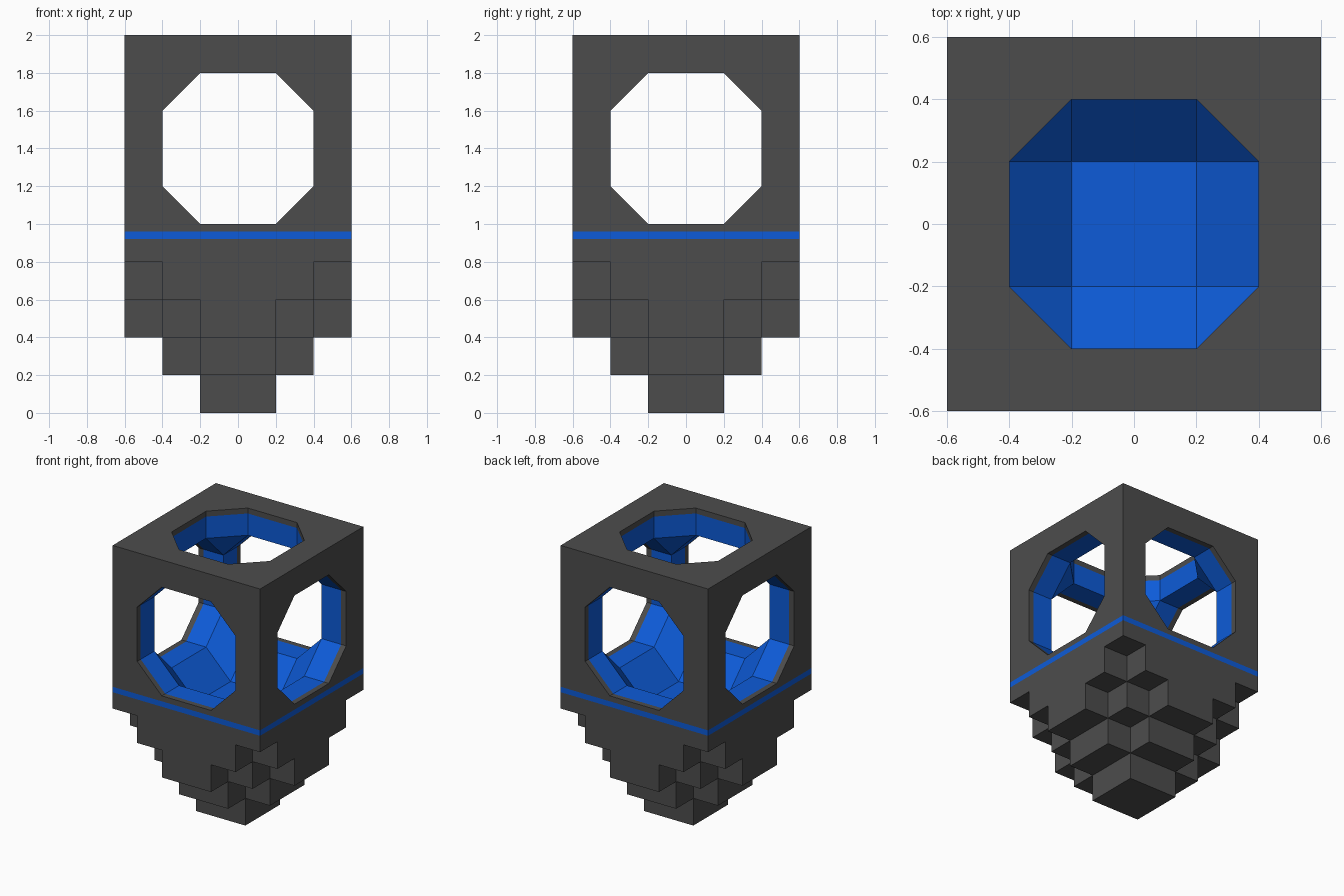
import bpy, bmesh
from mathutils import Vector

cube = bpy.data.objects.get("Cube")
if cube:
    bpy.data.objects.remove(cube, do_unlink=True)

U = 0.2          # grid step; the frame is six steps wide
CENTRE = 1.4     # height of the frame's middle


def material(name, rgb):
    m = bpy.data.materials.new(name)
    m.use_nodes = True
    m.diffuse_color = (*rgb, 1)
    m.node_tree.nodes["Principled BSDF"].inputs["Base Color"].default_value = (*rgb, 1)
    return m


MATS = [material("dark_grey", (0.073, 0.073, 0.073)),
        material("bright_blue", (0.004, 0.105, 0.69))]
GREY, BLUE = 0, 1


def quarter_turns(points):
    """Repeat a list of 2D points around the centre, one quarter at a time."""
    out = []
    for _ in range(4):
        out += points
        points = [(-y, x) for x, y in points]
    return out


OCTAGON = quarter_turns([(2, 1), (1, 2)])


def finish(bm, name):
    mesh = bpy.data.meshes.new(name)
    bm.to_mesh(mesh)
    bm.free()
    for m in MATS:
        mesh.materials.append(m)
    obj = bpy.data.objects.new(name, mesh)
    bpy.context.collection.objects.link(obj)
    return obj


def add_face(bm, points, mat):
    f = bm.faces.new([bm.verts.new(p) for p in points])
    f.material_index = mat


def place(axis, sign, uv, w):
    """Point on one side of the frame, w steps out from the middle."""
    p = Vector((0, 0, CENTRE))
    p[axis] += sign * w * U
    p[(axis + 1) % 3] += uv[0] * U
    p[(axis + 2) % 3] += uv[1] * U
    return p


def square_to_octagon(bm, axis, sign, half, w_square, w_oct, mat):
    """Faces joining a square edge to the octagonal opening."""
    sq = [place(axis, sign, c, w_square) for c in quarter_turns([(half, half)])]
    oc = [place(axis, sign, c, w_oct) for c in OCTAGON]
    for k in range(4):
        n = (k + 1) % 4
        add_face(bm, [sq[k], oc[2 * k], oc[2 * k + 1]], mat)
        add_face(bm, [sq[k], oc[2 * k + 1], oc[2 * n], sq[n]], mat)
    return sq


def tunnel(bm, axis, sign, w0, w1, mat):
    for i, a in enumerate(OCTAGON):
        b = OCTAGON[(i + 1) % 8]
        add_face(bm, [place(axis, sign, a, w0), place(axis, sign, b, w0),
                      place(axis, sign, b, w1), place(axis, sign, a, w1)], mat)


# Hollow cube frame: outer sides, then the stripe cut into them
bm = bmesh.new()
for axis in range(3):
    for sign in (-1, 1):
        square_to_octagon(bm, axis, sign, 3, 3, 3, GREY)
for z in (0.92, 0.96):
    bmesh.ops.bisect_plane(bm, geom=bm.verts[:] + bm.edges[:] + bm.faces[:],
                           plane_co=(0, 0, z), plane_no=(0, 0, 1))
for f in bm.faces:
    if 0.92 < f.calc_center_median().z < 0.96:
        f.material_index = BLUE

# Opening walls: blue with a narrow grey rim; the bottom has a sunken bowl
for axis in range(3):
    for sign in (-1, 1):
        if (axis, sign) == (2, -1):
            floor = square_to_octagon(bm, axis, sign, 1, 3, 2, BLUE)
            add_face(bm, floor, BLUE)
        else:
            tunnel(bm, axis, sign, 2, 2.8, BLUE)
            tunnel(bm, axis, sign, 2.8, 3, GREY)

# Slanted inner corners
for sx in (-1, 1):
    for sy in (-1, 1):
        for sz in (-1, 1):
            add_face(bm, [Vector((sx * x * U, sy * y * U, CENTRE + sz * z * U))
                          for x, y, z in ((2, 1, 2), (1, 2, 2), (2, 2, 1))], BLUE)
bmesh.ops.remove_doubles(bm, verts=bm.verts, dist=0.0005)
bmesh.ops.recalc_face_normals(bm, faces=bm.faces)
finish(bm, "hollow_frame")

# Stepped base: each layer is a staircase outline, smaller toward the ground
bm = bmesh.new()
for layer in range(1, 5):
    reach = 6 - layer
    steps = []
    for j in range(1, min(3, reach - 1) + 1):
        x = min(3, reach - j)
        for p in ((x, j - 1), (x, j)):
            if p[1] > 0 and p not in steps:
                steps.append(p)
    outline = quarter_turns(steps)
    top = (5 - layer) * U
    low = [Vector((x * U, y * U, top - U)) for x, y in outline]
    high = [Vector((x * U, y * U, top)) for x, y in outline]
    add_face(bm, low[::-1], GREY)
    for i in range(len(low)):
        n = (i + 1) % len(low)
        add_face(bm, [low[i], low[n], high[n], high[i]], GREY)
finish(bm, "stepped_base")
